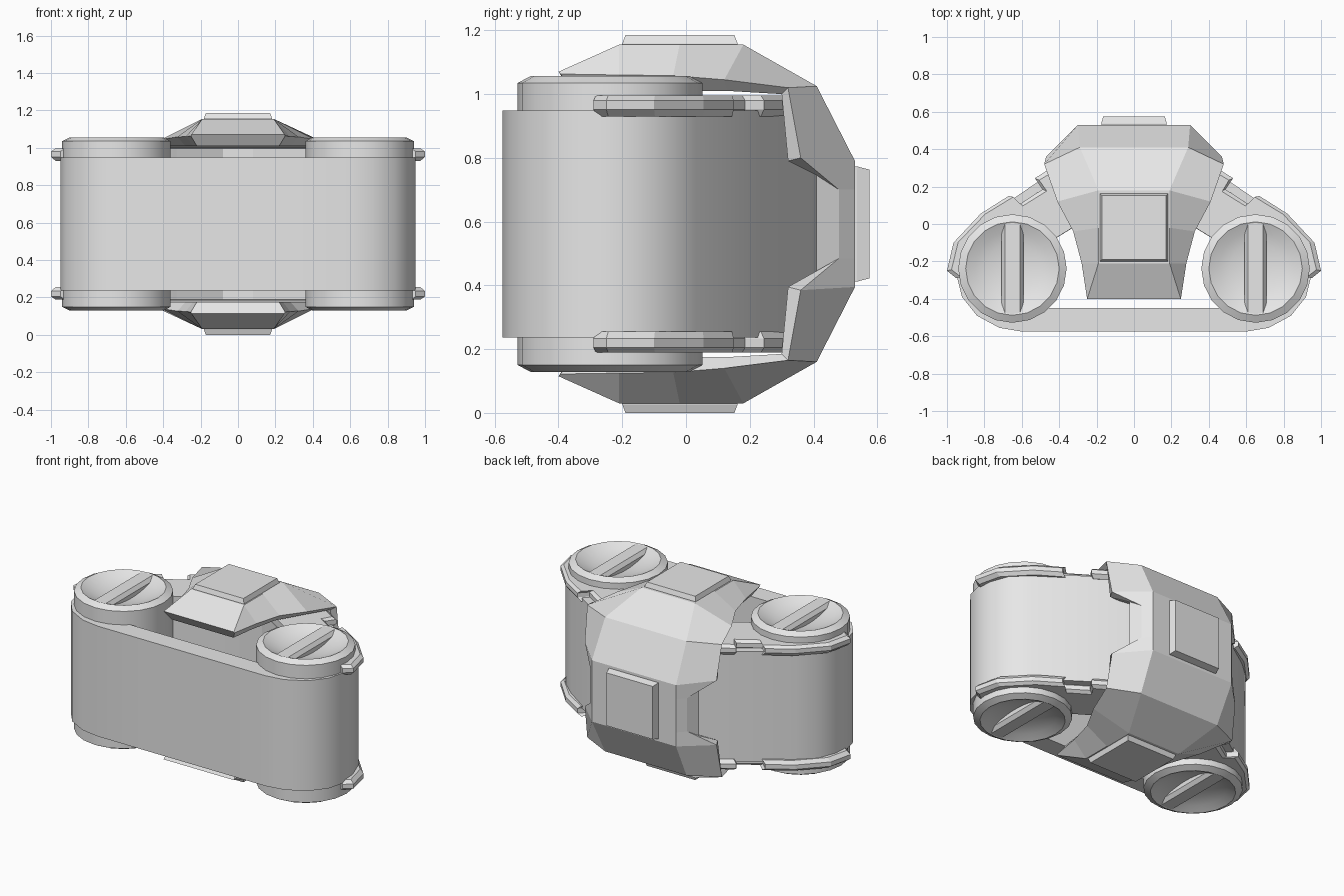
import bpy, bmesh, math

if "Cube" in bpy.data.objects:
    bpy.data.objects.remove(bpy.data.objects["Cube"])

H = 1.185  # total height; everything mirrors about H / 2

mat = bpy.data.materials.new("light_grey")
mat.diffuse_color = (0.8, 0.8, 0.8, 1)
mat.use_nodes = True
mat.node_tree.nodes["Principled BSDF"].inputs["Base Color"].default_value = mat.diffuse_color


def finish(name, bm, smooth=None):
    bmesh.ops.recalc_face_normals(bm, faces=bm.faces)
    me = bpy.data.meshes.new(name)
    bm.to_mesh(me)
    bm.free()
    ob = bpy.data.objects.new(name, me)
    bpy.context.collection.objects.link(ob)
    me.materials.append(mat)
    if smooth:
        bpy.ops.object.select_all(action='DESELECT')
        bpy.context.view_layer.objects.active = ob
        ob.select_set(True)
        bpy.ops.object.shade_smooth_by_angle(angle=math.radians(smooth))
    return ob


def loft(name, rings, closed=False, smooth=None):
    """Skin a list of equal closed cross-sections."""
    bm = bmesh.new()
    vs = [[bm.verts.new(p) for p in r] for r in rings]
    n, k = len(vs), len(vs[0])
    for i in range(n if closed else n - 1):
        a, b = vs[i], vs[(i + 1) % n]
        for j in range(k):
            m = (j + 1) % k
            bm.faces.new((a[j], a[m], b[m], b[j]))
    if not closed:
        bm.faces.new(vs[0])
        bm.faces.new(vs[-1])
    return finish(name, bm, smooth)


def flip(p):
    return (p[0], p[1], H - p[2])


def pair(name, rings, **kw):
    """Build a part at the top and its mirror image at the bottom."""
    loft(name + "_top", rings, **kw)
    loft(name + "_bottom", [[flip(p) for p in r] for r in rings], **kw)


def mirrored(half):
    """Right-hand stations (front to back), then the left-hand ones back to front."""
    return half + [tuple((-x, y) for x, y in s) for s in reversed(half)]


# Main belt: thick closed wall, (outer, inner) plan stations
outer = [(.3, -.575), (.6, -.575), (.72, -.555), (.84, -.49), (.92, -.39), (.95, -.27),
         (.945, -.18), (.9, -.06), (.8, .03), (.28, .385), (.2, .41)]
inner = [(.3, -.45), (.6, -.45), (.62, -.44), (.66, -.4), (.68, -.35), (.7, -.3),
         (.7, -.26), (.68, -.22), (.62, -.2), (.1, .118), (.08, .13)]
loft("belt_wall",
     [[(*o, .237), (*o, .948), (*i, .948), (*i, .237)] for o, i in mirrored(list(zip(outer, inner)))],
     closed=True, smooth=30)

# Back rims with a notch on each side: (outer, inner) plan stations
rim = [((.95, -.29), (.88, -.27)), ((1.0, -.25), (.86, -.22)), ((.965, -.1), (.75, -.2)),
       ((.82, .055), (.62, -.2)), ((.67, .15), (.5, -.125)), ((.62, .1), (.48, -.113)),
       ((.49, .185), (.35, -.033)), ((.53, .245), (.33, -.02)), ((.28, .4), (.1, .118)),
       ((.2, .42), (.08, .13))]


def rim_section(o, i):
    s = 1 - .025 / math.hypot(*o)
    c = (o[0] * s, o[1] * s)   # chamfered corner
    return [(*i, .93), (*c, .93), (*o, .952), (*o, .98), (*c, .996), (*i, .996)]


pair("back_rim", [rim_section(*s) for s in mirrored(rim)])

# Clamp armour: stations of (ridge, outer edge, inner edge), wrapping top, back and bottom
half = [((.25, -.40, 1.07), (.252, -.393, 1.063), (.22, -.36, 1.01)),
        ((.19, -.21, 1.155), (.28, -.21, 1.06), (.24, -.21, 1.01)),
        ((.19, -.02, 1.155), (.325, -.04, 1.058), (.28, -.03, 1.01)),
        ((.19, .18, 1.155), (.41, .12, 1.045), (.37, .13, 1.01)),
        ((.29, .41, 1.025), (.48, .32, 1.02), (.45, .30, 1.0)),
        ((.30, .53, .79), (.47, .36, .80), (.45, .32, .79)),
        ((.30, .53, .70), (.345, .48, .70), (.38, .41, .745))]
stations = half + [tuple(flip(p) for p in s) for s in reversed(half)]


def neg(p):
    return (-p[0], p[1], p[2])


loft("clamp_armour", [[neg(r), r, e, i, neg(i), neg(e)] for r, e, i in stations])

# Raised plates on the armour


def rect(x, y0, y1, z):
    return [(-x, y0, z), (x, y0, z), (x, y1, z), (-x, y1, z)]


pair("armour_plate", [rect(.182, -.2, .162, 1.15), rect(.182, -.2, .162, 1.158),
                      rect(.172, -.19, .152, H)])
loft("back_plate", [[(x, y, z) for x, z, y in rect(.175 - d, .412 + d, .773 - d, 0)
                     for x, z, y in [(x, z, yy)]]
                    for yy, d in ((.525, 0), (.537, 0), (.575, .01))])

# End rollers with dished caps, and a chamfered grip bar across each cap
R, CY, SEG = .29, -.238, 20
dish = [(.25, 1.056), (.2, 1.032), (.14, 1.014), (.07, 1.004), (.005, 1.0)]
prof = [(r, H - z) for r, z in reversed(dish)] + [(R, .15), (R, 1.035)] + dish
for side, cx in (("left", -.65), ("right", .65)):
    rings = [[(cx + r * math.cos(2 * math.pi * k / SEG), CY + r * math.sin(2 * math.pi * k / SEG), z)
              for k in range(SEG)] for r, z in prof]
    loft(side + "_roller", rings, smooth=25)
    bar = [[(cx + sx * w, CY + sy * l, z) for sx, sy in ((-1, -1), (1, -1), (1, 1), (-1, 1))]
           for w, l, z in ((.06, .235, .98), (.058, .24, 1.03), (.04, .245, 1.053))]
    pair(side + "_grip_bar", bar)
